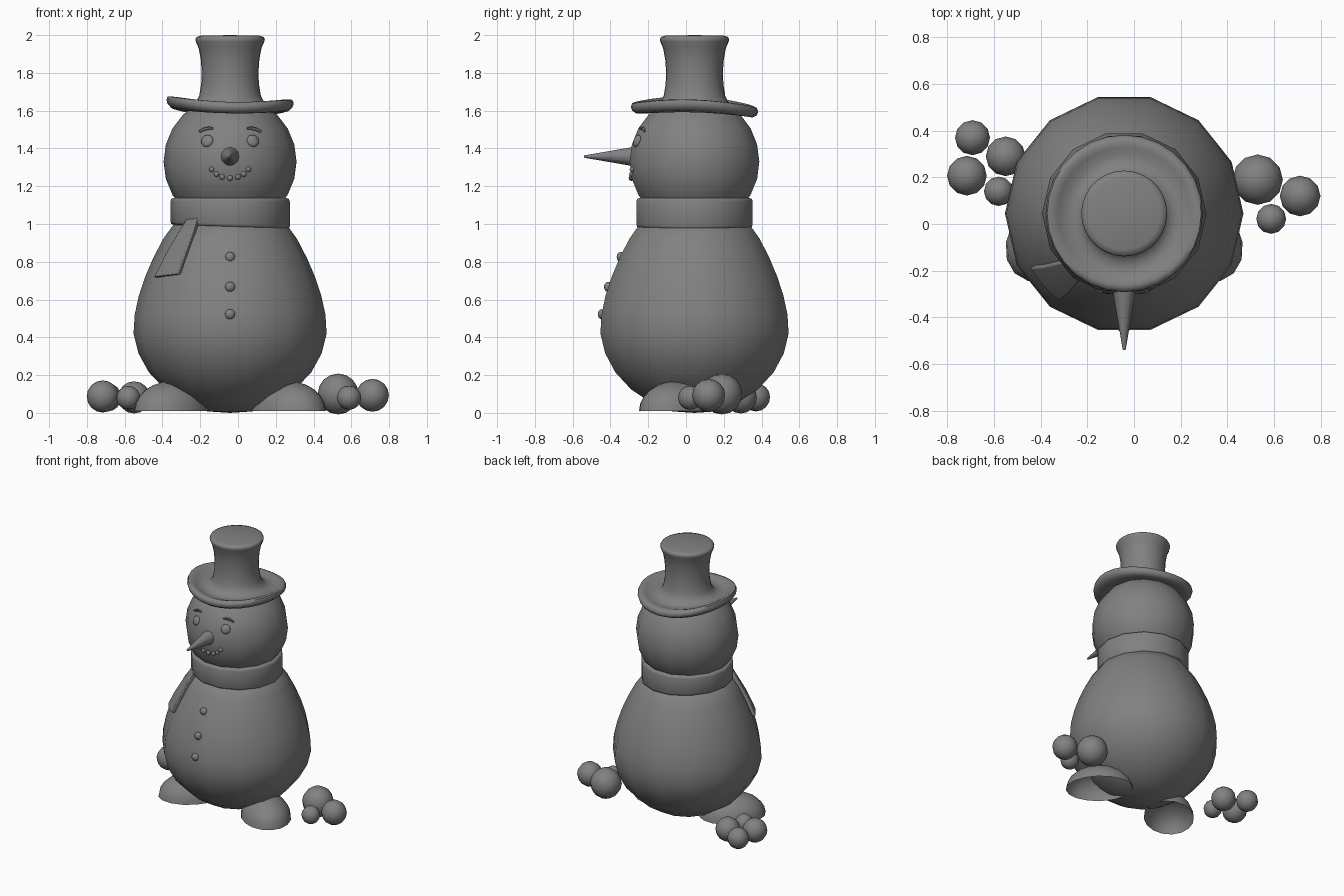
import bpy, bmesh, math
from mathutils import Vector, Matrix

if "Cube" in bpy.data.objects:
    bpy.data.objects.remove(bpy.data.objects["Cube"])

CX, CY = -0.042, 0.045          # common vertical axis of the figure
SIDES = 14
HEAD_Z, HEAD_R = 1.33, 0.352

# One dark grey for every part
GREY = bpy.data.materials.new("dark_grey")
GREY.diffuse_color = (0.22, 0.22, 0.22, 1)
GREY.use_nodes = True
GREY.node_tree.nodes["Principled BSDF"].inputs["Base Color"].default_value = GREY.diffuse_color


def finish(bm, name, angle=40):
    """Turn a bmesh into a named, smooth-shaded object."""
    bmesh.ops.remove_doubles(bm, verts=bm.verts, dist=1e-5)
    bmesh.ops.recalc_face_normals(bm, faces=bm.faces)
    me = bpy.data.meshes.new(name)
    bm.to_mesh(me)
    bm.free()
    me.materials.append(GREY)
    ob = bpy.data.objects.new(name, me)
    bpy.context.collection.objects.link(ob)
    bpy.ops.object.select_all(action='DESELECT')
    ob.select_set(True)
    bpy.context.view_layer.objects.active = ob
    bpy.ops.object.shade_smooth_by_angle(angle=math.radians(angle))
    return ob


def skin(bm, rings, caps=False):
    """Bridge successive closed rings of vertices, optionally capping the ends."""
    for lo, hi in zip(rings, rings[1:]):
        n = len(lo)
        for i in range(n):
            j = (i + 1) % n
            bm.faces.new((lo[i], lo[j], hi[j], hi[i]))
    if caps:
        bm.faces.new(rings[0])
        bm.faces.new(rings[-1])


def polar(r, a, z):
    return Vector((CX + r * math.cos(a), CY + r * math.sin(a), z))


def lathe(name, profile, sides=SIDES, deform=None, angle=60):
    """Spin an (r, z) profile about the figure's axis."""
    bm = bmesh.new()
    rings = []
    for r, z in profile:
        ring = []
        for i in range(sides):
            p = polar(r, 2 * math.pi * i / sides, z)
            if deform:
                p.z += deform(p.x - CX, p.y - CY, z)
            ring.append(bm.verts.new(p))
        rings.append(ring)
    skin(bm, rings)
    bmesh.ops.dissolve_degenerate(bm, dist=1e-5, edges=bm.edges)
    return finish(bm, name, angle)


def ball(name, loc, scale, rot=None, seg=12, rings=8):
    """Ellipsoid at loc, optionally rotated."""
    bm = bmesh.new()
    bmesh.ops.create_uvsphere(bm, u_segments=seg, v_segments=rings, radius=1)
    m = Matrix.Translation(loc) @ (rot or Matrix()) @ Matrix.Diagonal((*scale, 1))
    bmesh.ops.transform(bm, matrix=m, verts=bm.verts)
    return finish(bm, name, 60)


def on_head(dx, z, r=HEAD_R * 0.98):
    """Point and outward normal on the front of the head."""
    dz = z - HEAD_Z
    n = Vector((dx, -math.sqrt(r * r - dx * dx - dz * dz), dz))
    return n + Vector((CX, CY, HEAD_Z)), n.normalized()


# Pear-shaped body
lathe("body", [(0, 0.0), (0.12, 0.008), (0.23, 0.05), (0.345, 0.125), (0.43, 0.215),
               (0.485, 0.315), (0.511, 0.42), (0.505, 0.52), (0.483, 0.62),
               (0.45, 0.72), (0.407, 0.82), (0.355, 0.92), (0.29, 1.01), (0, 1.06)])

# Head
lathe("head", [(HEAD_R * math.sin(math.pi * i / 12), HEAD_Z - HEAD_R * math.cos(math.pi * i / 12))
               for i in range(13)])

# Scarf band with softened rims, slightly tilted
lathe("scarf_band", [(0, 0.985), (0.295, 0.983), (0.311, 0.988), (0.316, 1.0), (0.316, 1.12),
                     (0.311, 1.133), (0.297, 1.138), (0, 1.13)],
      deform=lambda x, y, z: -0.012 * x / 0.31 if z < 1.06 else 0)

# Hanging scarf end: a widening slab that follows the body
bm = bmesh.new()
loops = []
for z, r, a0, a1 in ((1.03, 0.312, 221, 236), (0.93, 0.367, 216, 236),
                     (0.83, 0.422, 213, 235), (0.725, 0.468, 210, 233.5)):
    a0, a1 = math.radians(a0), math.radians(a1)
    steps = [a0, (a0 + a1) / 2, a1]
    tilt = [-0.008, 0, 0.008]
    outer = [polar(r, a, z + t) for a, t in zip(steps, tilt)]
    inner = [polar(r - 0.04, a, z + t) for a, t in zip(steps, tilt)]
    loops.append([bm.verts.new(p) for p in outer + inner[::-1]])
skin(bm, loops, caps=True)
tail = finish(bm, "scarf_end", 40)
bev = tail.modifiers.new("soft", 'BEVEL')
bev.width, bev.segments, bev.limit_method = 0.007, 2, 'ANGLE'


# Top hat: waisted crown with a rolled, wavy brim lifted at the sides
def brim_wave(x, y, z):
    r = math.hypot(x, y)
    if z > 1.72:
        return 0
    k = min(1, max(0, (r - 0.14) / 0.19))
    return k * (0.04 * (x / 0.335) ** 2 - 0.013 * y / 0.335 - 0.009 * x / 0.335 - 0.014)


lathe("top_hat", [(0.15, 1.61), (0.21, 1.598), (0.27, 1.588), (0.31, 1.588), (0.331, 1.602),
                  (0.337, 1.622), (0.33, 1.641), (0.31, 1.648), (0.285, 1.64), (0.25, 1.625),
                  (0.21, 1.627), (0.18, 1.648), (0.163, 1.68), (0.153, 1.74), (0.15, 1.80),
                  (0.155, 1.87), (0.166, 1.93), (0.181, 1.965), (0.184, 1.978), (0.178, 1.99),
                  (0.155, 1.997), (0, 2.0)], sides=28, deform=brim_wave)

# Eyes and brows, mirrored about the axis
for side, s in (("left", -1), ("right", 1)):
    p, n = on_head(s * 0.121, 1.44)
    ball(side + "_eye", p, (0.034, 0.034, 0.016), n.to_track_quat('Z', 'Y').to_matrix().to_4x4())
    bm = bmesh.new()
    sections = []
    for dx, z, h in ((0.090, 1.504, 0.005), (0.108, 1.506, 0.008),
                     (0.135, 1.501, 0.008), (0.160, 1.488, 0.005)):
        p, n = on_head(s * dx, z)
        up = n.cross(Vector((-1, 0, 0))).normalized()
        sections.append([bm.verts.new(p + up * h * math.cos(t) + n * 0.014 * math.sin(t))
                         for t in (k * math.pi / 4 for k in range(8))])
    skin(bm, sections, caps=True)
    finish(bm, side + "_brow", 50)

# Carrot nose
bm = bmesh.new()
bmesh.ops.create_cone(bm, cap_ends=True, segments=12, radius1=0.054, radius2=0.006, depth=0.28)
bmesh.ops.transform(bm, verts=bm.verts, matrix=Matrix.Translation((CX, -0.4, 1.357))
                    @ Matrix.Rotation(math.pi / 2, 4, 'X'))
finish(bm, "carrot_nose", 50)

# Mouth pebbles in a smile
for i, (dx, z) in enumerate(((-0.097, 1.289), (-0.072, 1.264), (-0.042, 1.249), (0, 1.243),
                             (0.042, 1.249), (0.072, 1.264), (0.097, 1.289))):
    p, n = on_head(dx, z)
    ball(f"mouth_pebble_{i + 1}", p, (0.015, 0.015, 0.015), seg=10, rings=6)

# Buttons down the front
for i, (y, z) in enumerate(((-0.345, 0.825), (-0.412, 0.667), (-0.445, 0.522))):
    ball(f"button_{i + 1}", (CX, y, z), (0.027, 0.022, 0.027))

# Feet: open half domes turned outward
for side, s in (("left", -1), ("right", 1)):
    bm = bmesh.new()
    bmesh.ops.create_uvsphere(bm, u_segments=16, v_segments=12, radius=1)
    bmesh.ops.delete(bm, geom=[v for v in bm.verts if v.co.z < -0.01], context='VERTS')
    bmesh.ops.transform(bm, verts=bm.verts,
                        matrix=Matrix.Translation((CX + s * 0.308, -0.05, 0.01))
                        @ Matrix.Rotation(-s * math.pi / 4, 4, 'Z')
                        @ Matrix.Diagonal((0.228, 0.17, 0.158, 1)))
    finish(bm, side + "_foot", 60)

# Loose snowballs on both sides
for i, (x, y, z, r) in enumerate(((0.53, 0.19, 0.10, 0.108), (0.712, 0.12, 0.093, 0.087),
                                  (0.588, 0.022, 0.08, 0.064), (-0.692, 0.37, 0.083, 0.075),
                                  (-0.716, 0.207, 0.087, 0.085), (-0.55, 0.29, 0.082, 0.085),
                                  (-0.58, 0.14, 0.08, 0.063))):
    ball(f"snowball_{i + 1}", (x, y, z), (r, r, r))
